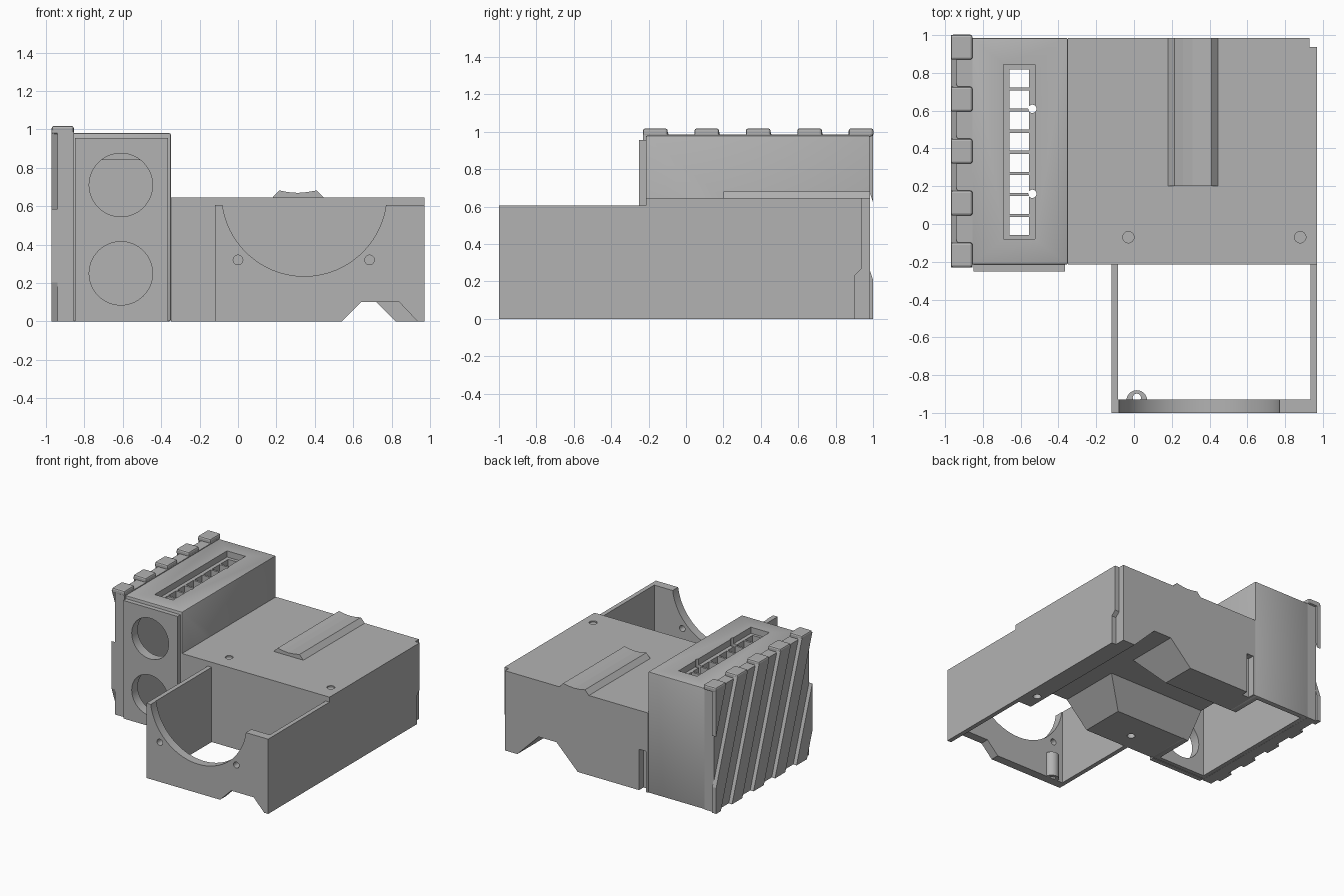
import bpy, bmesh, math
from mathutils import Vector

cube = bpy.data.objects.get("Cube")
if cube:
    bpy.data.objects.remove(cube, do_unlink=True)

grey = bpy.data.materials.new("plain_grey")
grey.use_nodes = True
tone = (0.45, 0.45, 0.45, 1)
grey.diffuse_color = tone
grey.node_tree.nodes["Principled BSDF"].inputs["Base Color"].default_value = tone


def finish(bm, name):
    bmesh.ops.recalc_face_normals(bm, faces=bm.faces)
    mesh = bpy.data.meshes.new(name)
    bm.to_mesh(mesh)
    bm.free()
    mesh.materials.append(grey)
    obj = bpy.data.objects.new(name, mesh)
    bpy.context.collection.objects.link(obj)
    return obj


def prism(name, points, axis, start, end, bevel=0):
    """Extrude a 2D profile along an axis; the profile uses the other two axes in order."""
    bm = bmesh.new()

    def place(p, d):
        c = list(p)
        c.insert("xyz".index(axis), d)
        return bm.verts.new(c)
    a = [place(p, start) for p in points]
    b = [place(p, end) for p in points]
    bm.faces.new(a)
    bm.faces.new(b[::-1])
    for i in range(len(a)):
        j = (i + 1) % len(a)
        bm.faces.new((a[i], b[i], b[j], a[j]))
    if bevel:
        bmesh.ops.bevel(bm, geom=bm.edges[:], offset=bevel, segments=2, profile=0.5, affect='EDGES')
    return finish(bm, name)


def box(name, x, y, z, bevel=0):
    return prism(name, [(x[0], y[0]), (x[1], y[0]), (x[1], y[1]), (x[0], y[1])], "z", *z, bevel)


def disc(name, center, r, axis, start, end, n=48):
    pts = [(center[0] + r * math.cos(math.tau * i / n), center[1] + r * math.sin(math.tau * i / n))
           for i in range(n)]
    return prism(name, pts, axis, start, end)


def combine(obj, tools, operation='DIFFERENCE'):
    for t in tools:
        mod = obj.modifiers.new("combine", 'BOOLEAN')
        mod.operation, mod.object, mod.solver = operation, t, 'EXACT'
        bpy.context.view_layer.objects.active = obj
        bpy.ops.object.modifier_apply(modifier=mod.name)
        bpy.data.objects.remove(t, do_unlink=True)


FRONT, BACK = -0.215, 0.985


def cross_channel():
    return prism("cutter", [(0.15, -0.1), (0.15, 0), (0.3, 0.19), (0.55, 0.19), (0.7, 0), (0.7, -0.1)],
                 "x", -0.5, 0.55)


# Main low body with underside channels, sockets and corner relief
body = box("main_body", (-0.35, 0.97), (FRONT, BACK), (0, 0.645))
combine(body, [
    prism("cutter", [(0.28, -0.1), (0.28, 0), (0.47, 0.19), (0.63, 0.19), (0.82, 0), (0.82, -0.1)], "y", -0.5, 1.2),
    cross_channel(),
    box("cutter", (0.93, 1.1), (0.937, 1.1), (-0.1, 0.8)),
    prism("cutter", [(0.9, -0.1), (1.1, -0.1), (1.1, 0.42), (0.9, 0.23)], "x", 0.93, 1.1),
    box("cutter", (-0.33, -0.27), (0.93, 1.1), (-0.1, 0.33)),
])
combine(body, [disc("cutter", (x, -0.07), 0.03, "z", z, z + 0.1, 24)
               for x in (-0.03, 0.88) for z in (-0.05, 0.635)])

# Hollow tower with a slotted recess on top
tower = box("tower", (-0.86, -0.35), (FRONT, BACK), (0, 0.98), 0.008)
combine(tower, [
    box("cutter", (-0.82, -0.4), (-0.175, 0.945), (-0.1, 0.84)),
    box("cutter", (-0.69, -0.525), (-0.08, 0.845), (0.93, 1.1)),
    cross_channel(),
])
slot_pitch = 0.1115
combine(tower, [box("cutter", (-0.66, -0.555), (-0.058 + i * slot_pitch, 0.037 + i * slot_pitch), (0.8, 1.1))
                for i in range(8)])
combine(tower, [disc("cutter", (-0.538, y), 0.022, "z", 0.8, 1.1, 20) for y in (0.16, 0.61)])

# Raised front plate with two round openings
plate = box("tower_front_plate", (-0.85, -0.365), (-0.252, FRONT), (0, 0.955))
for part in (plate, tower):
    combine(part, [disc("cutter", (-0.61, z), 0.165, "y", -0.4, -0.1, 64) for z in (0.25, 0.71)])

# Open front bay: thin side walls and a thicker scooped front wall
bay = box("front_bay", (-0.12, 0.97), (-1, FRONT), (0, 0.605))
combine(bay, [
    box("cutter", (-0.085, 0.935), (-0.93, 0), (-0.1, 0.8)),
    disc("cutter", (0.345, 0.665), 0.43, "y", -1.2, -0.9, 96),
    prism("cutter", [(0.44, -0.1), (0.64, 0.1), (0.84, 0.1), (1.03, -0.1)], "y", -1.2, -0.9),
])
combine(bay, [disc("cutter", (x, 0.32), 0.025, "y", -1.2, -0.9, 24) for x in (0, 0.685)])

# Small half-round lug behind the front wall
lug = disc("wall_lug", (0.015, -0.935), 0.055, "z", 0, 0.2, 32)
combine(lug, [disc("cutter", (0.015, -0.92), 0.022, "z", -0.1, 0.3, 20),
              box("cutter", (-0.1, 0.2), (-1.1, -0.93), (-0.1, 0.4))])

# Cradle ridge on the low roof
prism("roof_cradle", [(0.175, 0.64), (0.215, 0.682), (0.26, 0.673), (0.31, 0.669), (0.36, 0.673),
                      (0.41, 0.682), (0.45, 0.64)], "y", 0.2, BACK)

# Side panel with slanted ribs trimmed to its ends, and matching top clips
box("side_panel", (-0.94, -0.855), (-0.23, BACK), (0, 0.985))
pitch, width, lean = 0.275, 0.132, 0.345
for k in range(-1, 5):
    y = -0.23 + k * pitch
    rib = prism("slanted_rib", [(y, 1), (y + width, 1), (y + width + lean, 0), (y + lean, 0)],
                "x", -0.97, -0.935)
    bm = bmesh.new()
    bm.from_mesh(rib.data)
    for limit, direction in ((-0.23, -1), (1.0, 1)):
        cut = bmesh.ops.bisect_plane(bm, geom=bm.verts[:] + bm.edges[:] + bm.faces[:], dist=1e-5,
                                     plane_co=Vector((0, limit, 0)), plane_no=Vector((0, direction, 0)),
                                     clear_outer=True)
        edges = [e for e in cut["geom_cut"] if isinstance(e, bmesh.types.BMEdge)]
        if edges:
            bmesh.ops.holes_fill(bm, edges=edges)
    bmesh.ops.recalc_face_normals(bm, faces=bm.faces)
    bm.to_mesh(rib.data)
    bm.free()
    if k >= 0:
        box("top_clip", (-0.97, -0.855), (y, y + width), (0.975, 1.018), 0.012)

# Smooth curved walls while keeping the edges crisp
for obj in (tower, plate, bay, lug, body):
    bpy.ops.object.select_all(action='DESELECT')
    obj.select_set(True)
    bpy.context.view_layer.objects.active = obj
    bpy.ops.object.shade_smooth_by_angle(angle=math.radians(25))
